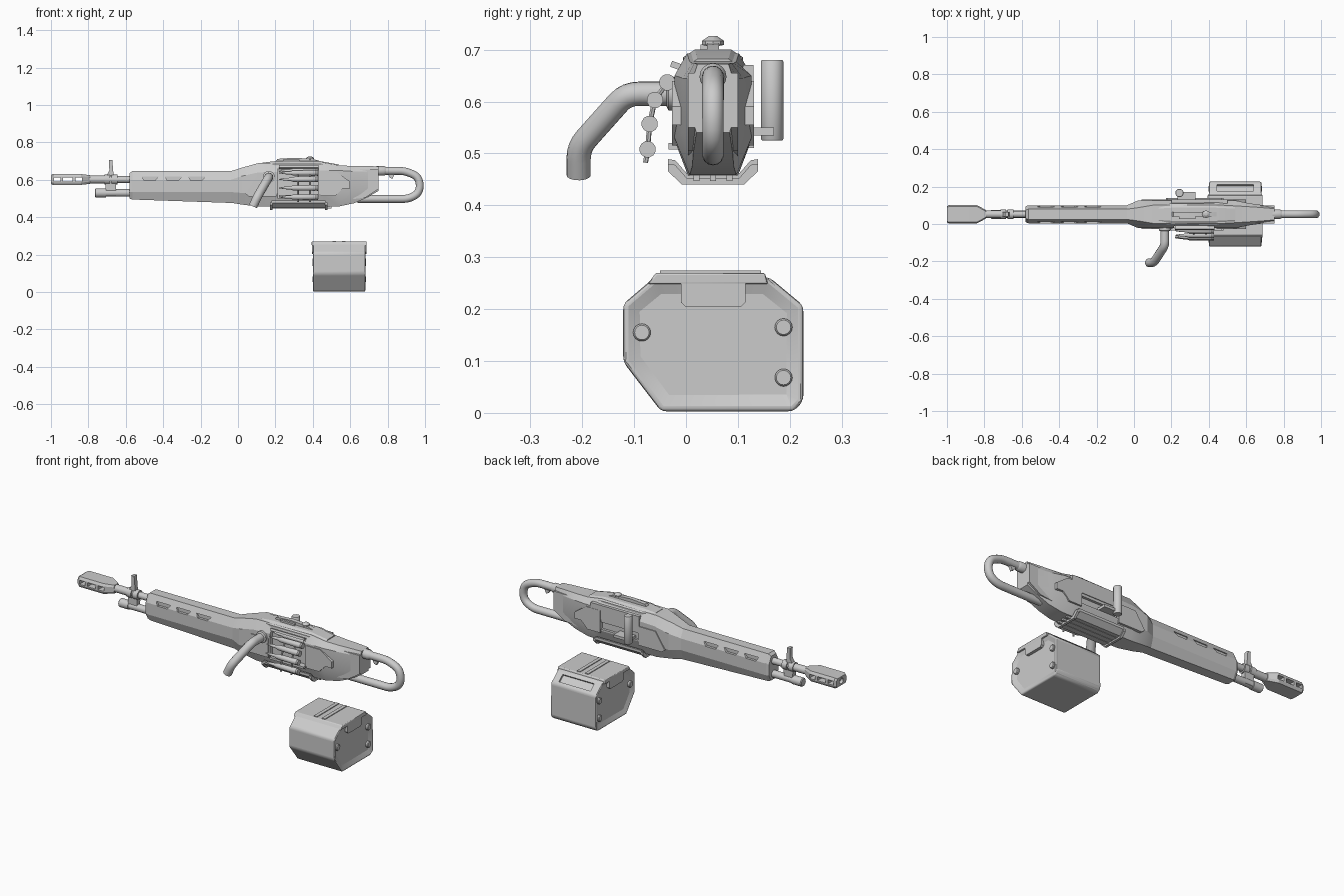
import bpy, bmesh, math
from mathutils import Vector, Matrix

if "Cube" in bpy.data.objects:
    bpy.data.objects.remove(bpy.data.objects["Cube"])

CY = 0.052  # centre line of the body in y
grey = bpy.data.materials.new("plain_grey")
grey.diffuse_color = (0.6, 0.6, 0.6, 1)
grey.use_nodes = True
grey.node_tree.nodes["Principled BSDF"].inputs["Base Color"].default_value = grey.diffuse_color


def finish(name, bm, angle=35):
    bmesh.ops.recalc_face_normals(bm, faces=bm.faces)
    me = bpy.data.meshes.new(name)
    bm.to_mesh(me)
    bm.free()
    ob = bpy.data.objects.new(name, me)
    bpy.context.collection.objects.link(ob)
    me.materials.append(grey)
    smooth(ob, angle)
    return ob


def smooth(ob, angle=35):
    bpy.ops.object.select_all(action='DESELECT')
    ob.select_set(True)
    bpy.context.view_layer.objects.active = ob
    bpy.ops.object.shade_smooth_by_angle(angle=math.radians(angle))


def rings(name, loops, angle=35):
    """Skin closed loops of equal length and cap both ends."""
    bm = bmesh.new()
    vs = [[bm.verts.new(p) for p in lp] for lp in loops]
    n = len(vs[0])
    for a, b in zip(vs, vs[1:]):
        for i in range(n):
            bm.faces.new((a[i], a[(i + 1) % n], b[(i + 1) % n], b[i]))
    bm.faces.new(vs[0])
    bm.faces.new(vs[-1])
    return finish(name, bm, angle)


def prism(name, pts, axis, a, b):
    """Extrude a profile: axis x takes (y,z), y takes (x,z), z takes (x,y)."""
    place = {'x': lambda p, t: (t, p[0], p[1]), 'y': lambda p, t: (p[0], t, p[1]),
             'z': lambda p, t: (p[0], p[1], t)}[axis]
    return rings(name, [[place(p, t) for p in pts] for t in (a, b)])


def box(name, x, y, z, rx=0):
    bm = bmesh.new()
    c = Vector((sum(x) / 2, sum(y) / 2, sum(z) / 2))
    m = Matrix.Translation(c) @ Matrix.Rotation(rx, 4, 'X') @ Matrix.Diagonal(
        (x[1] - x[0], y[1] - y[0], z[1] - z[0], 1))
    bmesh.ops.create_cube(bm, size=1, matrix=m)
    return finish(name, bm)


def lathe(name, start, axis, prof, n=16):
    """Turned part: prof lists (distance along axis, radius)."""
    d = Vector(axis).normalized()
    u = d.orthogonal().normalized()
    v = d.cross(u)
    ang = [2 * math.pi * i / n for i in range(n)]
    return rings(name, [[Vector(start) + d * t + (u * math.cos(a) + v * math.sin(a)) * r
                         for a in ang] for t, r in prof])


def tube(name, pts, r, bend=0.03, n=14):
    """Round bar along a path with rounded bends."""
    P = [Vector(p) for p in pts]
    path = [P[0]]
    for a, b, c in zip(P, P[1:], P[2:]):
        s = b + (a - b).normalized() * min(bend, (a - b).length * .45)
        e = b + (c - b).normalized() * min(bend, (c - b).length * .45)
        path += [s * (1 - t) ** 2 + b * 2 * t * (1 - t) + e * t * t for t in (0, .25, .5, .75, 1)]
    path.append(P[-1])
    loops, u = [], None
    for i, p in enumerate(path):
        d = (path[min(i + 1, len(path) - 1)] - path[max(i - 1, 0)]).normalized()
        u = d.orthogonal() if u is None else u - d * u.dot(d)
        u.normalize()
        v = d.cross(u)
        loops.append([p + (u * math.cos(k * 2 * math.pi / n) + v * math.sin(k * 2 * math.pi / n)) * r
                      for k in range(n)])
    return rings(name, loops, 45)


def bake(ob):
    dg = bpy.context.evaluated_depsgraph_get()
    me = bpy.data.meshes.new_from_object(ob.evaluated_get(dg))
    ob.modifiers.clear()
    ob.data = me


def bevel(ob, w, seg=2, angle=25):
    m = ob.modifiers.new("bevel", 'BEVEL')
    m.width, m.segments, m.angle_limit = w, seg, math.radians(angle)
    bake(ob)
    smooth(ob, 40)


def cut(ob, cutter):
    m = ob.modifiers.new("cut", 'BOOLEAN')
    m.operation, m.object, m.solver = 'DIFFERENCE', cutter, 'EXACT'
    bake(ob)
    bpy.data.objects.remove(cutter)
    smooth(ob)


def hull(name, stations):
    """Eight-sided shell; station = x, top/mid/low half widths, top/upper/lower/bottom z."""
    return rings(name, [[(x, CY + s * w, z) for s, w, z in (
        (-1, wt, zt), (-1, wm, zu), (-1, wm, zl), (-1, wb, zb),
        (1, wb, zb), (1, wm, zl), (1, wm, zu), (1, wt, zt))]
        for x, wt, wm, wb, zt, zu, zl, zb in stations], 20)


# Handguard with slanted vents along both upper edges
guard = hull("handguard", [(-.58, .022, .042, .024, .635, .595, .535, .50),
                           (-.565, .027, .048, .028, .647, .60, .535, .495),
                           (-.02, .027, .048, .03, .647, .60, .535, .476)])
for x in (-.515, -.39, -.265):
    for y in (CY - .07, CY + .034):
        cut(guard, prism("vent_cutter", [(x, .618), (x + .09, .618), (x + .072, .597), (x + .012, .597)],
                         'y', y, y + .036))

# Receiver: flares out from the handguard and tapers at the back
body = hull("receiver", [(-.04, .027, .047, .03, .646, .60, .535, .478),
                         (.02, .035, .073, .04, .665, .62, .53, .468),
                         (.11, .05, .074, .048, .69, .64, .53, .457),
                         (.45, .05, .074, .048, .693, .65, .525, .457),
                         (.54, .045, .074, .045, .677, .65, .53, .458),
                         (.62, .04, .058, .04, .674, .645, .54, .475),
                         (.68, .036, .05, .038, .674, .645, .55, .50),
                         (.75, .03, .04, .032, .672, .64, .57, .54)])
cut(body, box("feed_cutter", (.215, .43), (-.05, .0), (.50, .665)))
cut(body, box("handle_slot_cutter", (.2, .46), (.112, .16), (.535, .575)))

# Side plates and the raised cheek panels
for s in (-1, 1):
    y0, y1 = sorted((CY + s * .03, CY + s * .079))
    prism("front_side_plate", [(.04, .525), (.1, .615), (.205, .615), (.205, .51), (.06, .51)], 'y', y0, y1)
    prism("rear_side_plate", [(.44, .64), (.53, .64), (.6, .59), (.6, .555), (.56, .555), (.52, .515), (.44, .515)],
          'y', y0, y1)
    prism("stock_cheek", [(.60, .655), (.75, .655), (.75, .55), (.68, .505), (.60, .495)], 'y',
          *sorted((CY + s * .02, CY + s * .048)))
box("upper_side_plate", (.2, .5), (.11, .13), (.59, .67))

# Feed cover with sight base and knob on top
cover = hull("feed_cover", [(.13, .03, .045, .045, .692, .685, .66, .65), (.2, .035, .058, .055, .70, .685, .66, .65),
                            (.44, .035, .058, .055, .70, .685, .66, .65), (.54, .03, .045, .045, .682, .672, .66, .65)])
prism("sight_base", [(.2, .695), (.21, .712), (.3, .718), (.4, .712), (.44, .70), (.44, .695)], 'y', .04, .064)
lathe("sight_knob", (.385, CY, .695), (0, 0, 1), [(0, .01), (.012, .01), (.014, .021), (.022, .021), (.031, .008)], 8)
box("sight_side_block", (.24, .33), (.028, .044), (.697, .71))
box("feed_lip", (.22, .43), (-.03, .01), (.66, .672), -.35)
box("feed_tray", (.22, .43), (-.034, .0), (.508, .52))

# Barrel, gas tube and front sight
lathe("barrel", (-.8, CY, .602), (1, 0, 0), [(0, .021), (.1, .021), (.1, .018), (.24, .018)])
lathe("gas_tube", (-.765, CY, .53), (1, 0, 0), [(0, .02), (.004, .024), (.06, .024), (.06, .02), (.2, .02)])
for x in (-.715, -.675):
    lathe("barrel_band", (x, CY, .602), (1, 0, 0), [(0, .026), (.03, .026)])
prism("sight_block", [(-.71, .60), (-.65, .60), (-.655, .515), (-.705, .515)], 'y', CY - .014, CY + .014)
prism("front_sight", [(-.705, .62), (-.665, .62), (-.672, .705), (-.69, .705), (-.688, .65)], 'y', CY - .012, CY + .012)

# Flat muzzle brake with side ports and bore
brake = hull("muzzle_brake", [(-1, .036, .043, .036, .626, .615, .589, .578),
                              (-.99, .042, .049, .042, .631, .618, .586, .573),
                              (-.84, .042, .049, .042, .631, .618, .586, .573),
                              (-.79, .015, .022, .015, .625, .615, .589, .579)])
for a, b in ((-.985, -.95), (-.935, -.885), (-.87, -.835)):
    cut(brake, box("port_cutter", (a, b), (-.05, .15), (.591, .613)))
cut(brake, lathe("bore_cutter", (-1.02, CY, .602), (1, 0, 0), [(0, .016), (.18, .016)]))

# Looped stock grip and its trigger
tube("stock_loop", [(x, CY, z) for x, z in ((.72, .648), (.89, .648), (.96, .62), (.975, .57), (.962, .525),
                                            (.91, .498), (.64, .498))], .021)
lathe("stock_collar", (.74, CY, .648), (1, 0, 0), [(0, .026), (.04, .026), (.05, .021)])
prism("trigger", [(.8, .635), (.84, .635), (.825, .605), (.812, .612)], 'y', CY - .008, CY + .008)

# Side grip on the near side
tube("side_grip", [(.165, .02, .615), (.165, -.115, .615), (.105, -.207, .512), (.08, -.207, .458)], .0235, .025)
lathe("side_grip_collar", (.165, -.018, .615), (0, -1, 0), [(0, .032), (.016, .032), (.02, .024)])

# Charging handle on the far side
lathe("charging_handle", (.243, .166, .525), (0, 0, 1), [(0, .02), (.003, .022), (.152, .022), (.155, .02)], 20)
box("charging_arm", (.233, .33), (.112, .17), (.535, .55))

# Belt of rounds hanging from the feed opening
belt = [(-.004, .648), (-.036, .637), (-.06, .603), (-.07, .557), (-.074, .508)]
for y, z in belt:
    lathe("round", (.22, y, z), (1, 0, 0), [(0, .002), (.03, .007), (.06, .009), (.075, .014), (.192, .016),
                                           (.197, .013), (.203, .016), (.208, .016)], 12)
for x in (.32, .385):
    for (ya, za), (yb, zb) in zip(belt, belt[1:] + [(-.078, .482)]):
        tube("belt_link", [(x, ya, za), (x, yb, zb)], .005, n=6)

# Magazine mount: long flared rails with a hook at each end
flare = [(-.035, .48), (-.035, .466), (-.008, .44), (.112, .44), (.139, .466), (.139, .48),
         (.125, .478), (.103, .453), (.001, .453), (-.021, .478)]
for x in (.17, .465):
    prism("mount_hook", flare, 'x', x, x + .014)
prism("mount_rails", [(y, z + .009) for y, z in flare], 'x', .18, .468)
for y in (.02, CY, .084):
    box("mount_ridge", (.18, .5), (y - .006, y + .006), (.447, .462))

# Ammunition box: recessed ends inside a rounded rim
ammo = prism("ammo_box", [(-.06, .262), (.16, .262), (.226, .207), (.226, .022), (.207, .003),
                          (-.048, .003), (-.121, .098), (-.121, .21)], 'x', .397, .685)
bm = bmesh.new()
bm.from_mesh(ammo.data)
bm.faces.ensure_lookup_table()
for f in [f for f in bm.faces if abs(f.normal.x) > .9]:
    bmesh.ops.inset_region(bm, faces=[f], thickness=.035, depth=0)
    bmesh.ops.translate(bm, verts=f.verts, vec=f.normal * -.014)
bm.to_mesh(ammo.data)
bm.free()
bevel(ammo, .011, 3)
cut(ammo, box("grip_slot_cutter", (.445, .64), (.172, .216), (.223, .243), -math.radians(39.8)))

# Lid with twin ribs, latch plates and bumpers on both ends
lid = prism("ammo_lid", [(-.074, .248), (-.058, .27), (.152, .27), (.158, .248)], 'x', .394, .688)
bevel(lid, .004)
for x in (.505, .555):
    box("lid_rib", (x, x + .02), (-.05, .145), (.266, .274))
for x0, x1 in ((.395, .42), (.662, .687)):
    prism("end_latch", [(-.01, .25), (.115, .25), (.115, .213), (.105, .204), (0, .204), (-.01, .213)], 'x', x0, x1)
    for y, z in ((-.085, .155), (.188, .165), (.188, .068)):
        lathe("end_bumper", (x0 + .003, y, z), (1, 0, 0), [(0, .014), (.004, .017), (.015, .017), (.019, .014)], 16)
